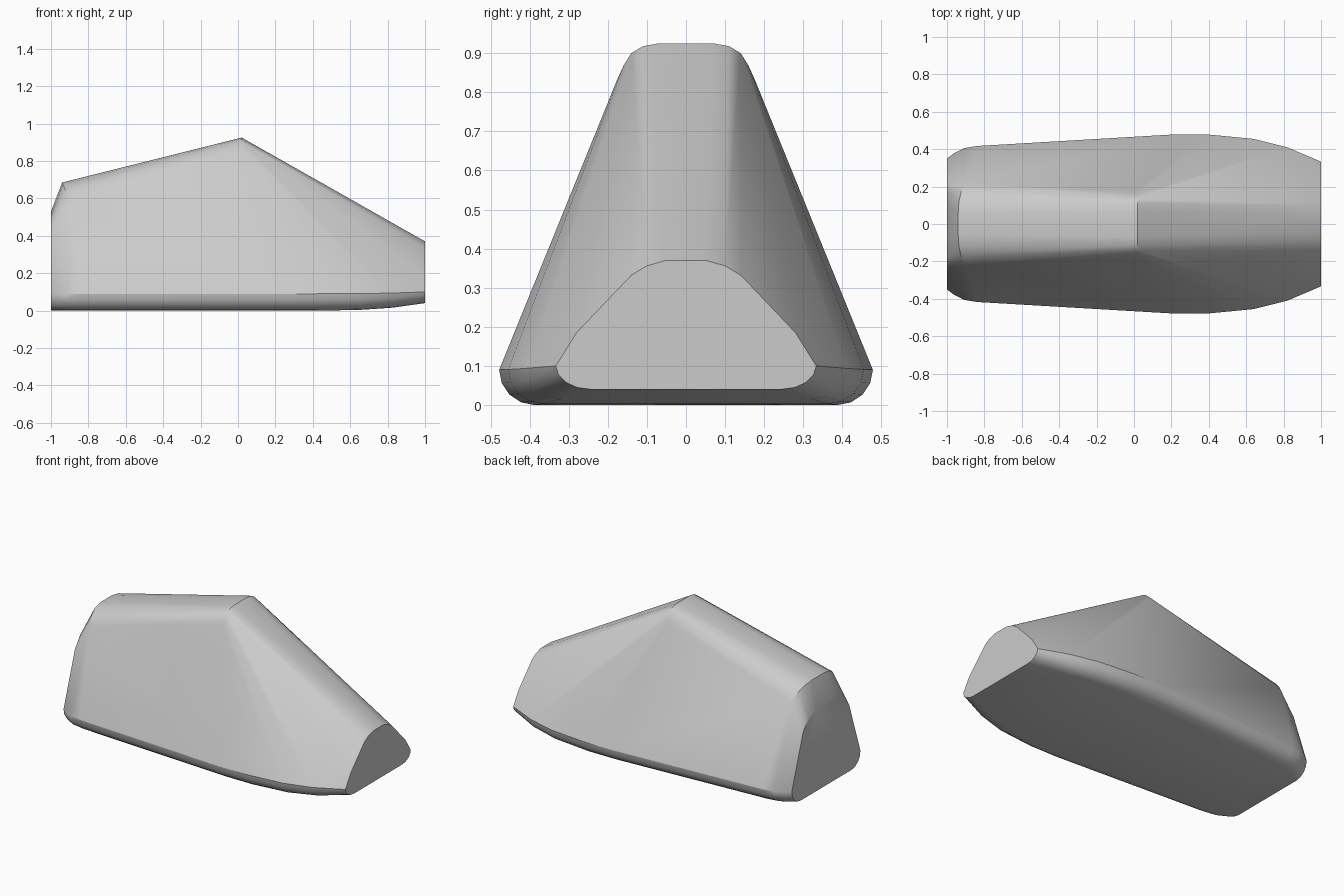
import bpy
import bmesh
import math

cube = bpy.data.objects.get("Cube")
if cube:
    bpy.data.objects.remove(cube, do_unlink=True)

grey = bpy.data.materials.new("light_grey")
grey.use_nodes = True
colour = (0.6, 0.6, 0.6, 1)
grey.diffuse_color = colour
grey.node_tree.nodes["Principled BSDF"].inputs["Base Color"].default_value = colour

bm = bmesh.new()


def add_half(points):
    """Add points on the left half and their mirror images."""
    for x, y, z in points:
        for side in (-1, 1):
            bm.verts.new((x, side * y, z))


# Rounded lower edge: stations of x, half width and underside height
belt = [(-1, 0.35, 0), (-0.96, 0.38, 0), (-0.91, 0.405, 0), (-0.84, 0.417, 0),
        (0, 0.467, 0), (0.2, 0.478, 0), (0.4, 0.478, 0), (0.64, 0.455, 0.003),
        (0.82, 0.41, 0.015), (1, 0.333, 0.04)]
for x, w, base in belt:
    drop = 0.09 - base * 0.75
    for i in range(5):
        a = math.radians(22.5 * i)
        add_half([(x, w - 0.09 * (1 - math.cos(a)), base + drop * (1 - math.sin(a)))])

# Crest where the two roof slopes meet
add_half([(0.02, y, z) for y, z in
          [(0.07, 0.925), (0.11, 0.918), (0.14, 0.9), (0.16, 0.868), (0.175, 0.835)]])

# Rear roof edge and the flat tail below it
add_half([(-0.94, 0.06, 0.685), (-0.936, 0.12, 0.675), (-0.925, 0.17, 0.65),
          (-0.905, 0.22, 0.6)])
add_half([(-1, 0.1, 0.53), (-1, 0.18, 0.505), (-1, 0.235, 0.43)])

# Blunt nose outline
add_half([(1, y, z) for y, z in
          [(0.05, 0.37), (0.1, 0.356), (0.14, 0.332), (0.2, 0.27), (0.28, 0.185)]])

# Wrap the outlines in one convex shell
hull = bmesh.ops.convex_hull(bm, input=bm.verts[:])
loose = {e for e in hull["geom_interior"] + hull["geom_unused"]
         if isinstance(e, bmesh.types.BMVert)}
bmesh.ops.delete(bm, geom=list(loose), context='VERTS')
bmesh.ops.dissolve_limit(bm, angle_limit=math.radians(1), verts=bm.verts[:], edges=bm.edges[:])
bmesh.ops.recalc_face_normals(bm, faces=bm.faces[:])

mesh = bpy.data.meshes.new("wedge_body")
bm.to_mesh(mesh)
bm.free()
body = bpy.data.objects.new("wedge_body", mesh)
bpy.context.collection.objects.link(body)
mesh.materials.append(grey)

# Smooth sides with crisp crest, nose and tail edges
bpy.ops.object.select_all(action='DESELECT')
body.select_set(True)
bpy.context.view_layer.objects.active = body
bpy.ops.object.shade_smooth_by_angle(angle=math.radians(30))
